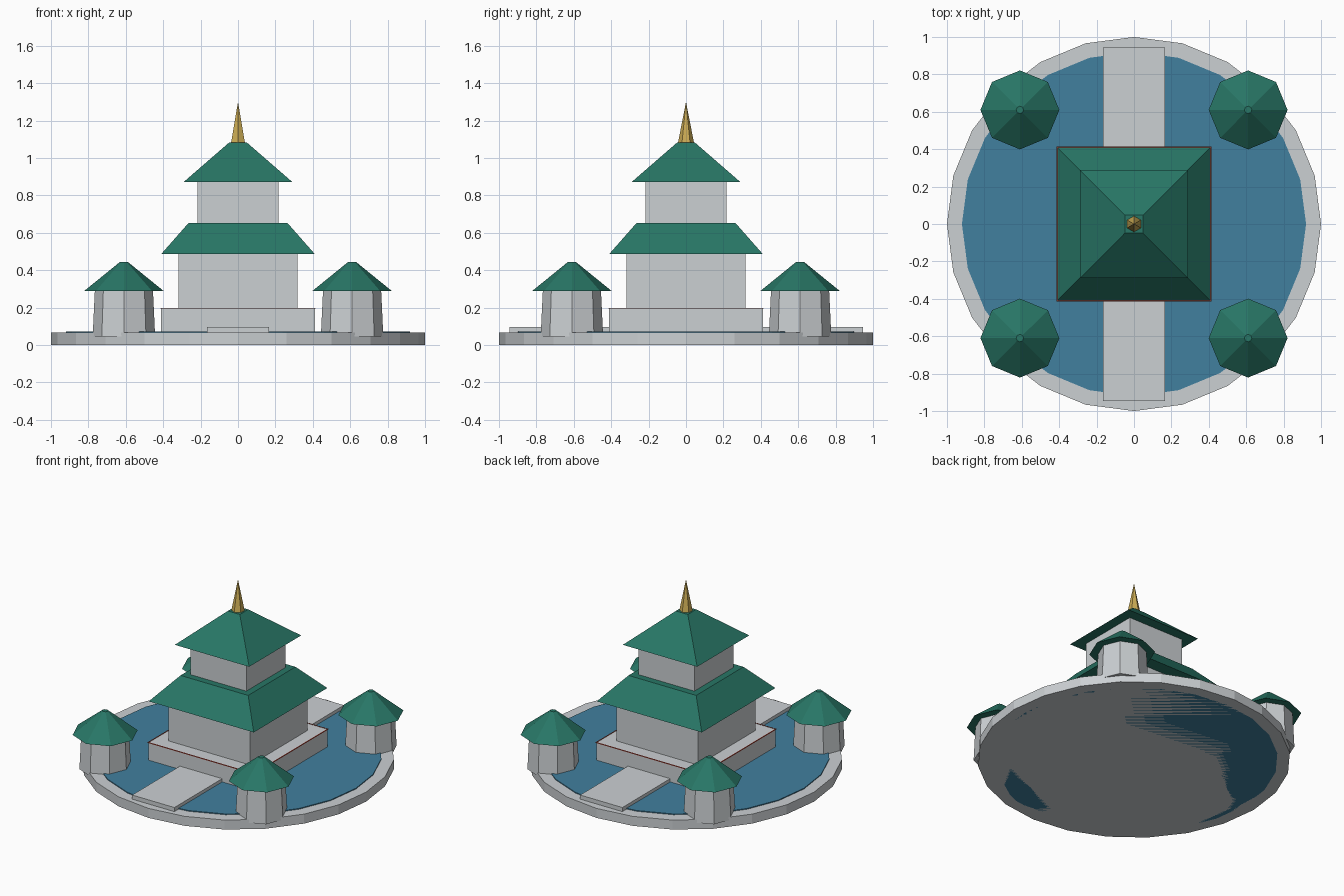
import bpy
import math

cube = bpy.data.objects.get("Cube")
if cube:
    bpy.data.objects.remove(cube, do_unlink=True)


def make_material(name, rgb):
    mat = bpy.data.materials.new(name)
    mat.use_nodes = True
    color = (*rgb, 1.0)
    mat.diffuse_color = color
    bsdf = next(n for n in mat.node_tree.nodes if n.type == "BSDF_PRINCIPLED")
    bsdf.inputs["Base Color"].default_value = color
    bsdf.inputs["Roughness"].default_value = 0.8
    return mat


STONE = make_material("pale stone", (0.60, 0.63, 0.65))
WATER = make_material("pond blue", (0.053, 0.215, 0.345))
GREEN = make_material("roof green", (0.021, 0.182, 0.132))
GOLD = make_material("gold", (0.60, 0.41, 0.09))
RED = make_material("lacquer red", (0.36, 0.06, 0.04))


def finish(name, mat):
    obj = bpy.context.object
    obj.name = obj.data.name = name
    obj.data.materials.append(mat)
    return obj


def box(name, half_x, half_y, z0, z1, mat, x=0, y=0):
    bpy.ops.mesh.primitive_cube_add(size=2, location=(x, y, (z0 + z1) / 2))
    obj = finish(name, mat)
    for v in obj.data.vertices:
        v.co.x *= half_x
        v.co.y *= half_y
        v.co.z *= (z1 - z0) / 2
    return obj


def taper(name, sides, r0, r1, z0, z1, mat, x=0, y=0, turn=0):
    bpy.ops.mesh.primitive_cone_add(
        vertices=sides, radius1=r0, radius2=r1, depth=z1 - z0,
        location=(x, y, (z0 + z1) / 2), rotation=(0, 0, turn))
    return finish(name, mat)


def hip_roof(name, half0, half1, z0, z1):
    # four-sided taper turned so its edges run along the axes
    root2 = math.sqrt(2)
    return taper(name, 4, half0 * root2, half1 * root2, z0, z1, GREEN,
                 turn=math.pi / 4)


# Island, pond and causeway
taper("island_base", 24, 1.0, 1.0, 0, 0.067, STONE)
taper("pond", 24, 0.92, 0.92, 0, 0.073, WATER)
box("causeway", 0.165, 0.945, 0.05, 0.096, STONE)

# Main pagoda
box("plinth", 0.412, 0.412, 0.05, 0.197, STONE)
box("lower_hall", 0.318, 0.318, 0.197, 0.5, STONE)
hip_roof("lower_roof", 0.41, 0.264, 0.487, 0.653)
box("upper_hall", 0.217, 0.217, 0.64, 0.88, STONE)
hip_roof("upper_roof", 0.29, 0.047, 0.872, 1.083)
taper("spire", 6, 0.043, 0, 1.08, 1.3, GOLD)

# Fine lacquered edging on the plinth
EDGE, THIN = 0.412, 0.003
for side, s in (("left", 1), ("right", -1)):
    box(f"{side}_edging", THIN, EDGE + THIN, 0.194, 0.199, RED, x=s * EDGE)
for end, s in (("front", -1), ("back", 1)):
    box(f"{end}_edging", EDGE + THIN, THIN, 0.194, 0.199, RED, y=s * EDGE)

# Corner pavilions
for side, sx in (("left", 1), ("right", -1)):
    for end, sy in (("front", -1), ("back", 1)):
        x, y = 0.61 * sx, 0.61 * sy
        taper(f"{end}_{side}_pavilion", 8, 0.167, 0.155, 0.045, 0.3, STONE, x, y)
        taper(f"{end}_{side}_pavilion_roof", 8, 0.211, 0.02, 0.29, 0.445,
              GREEN, x, y)
